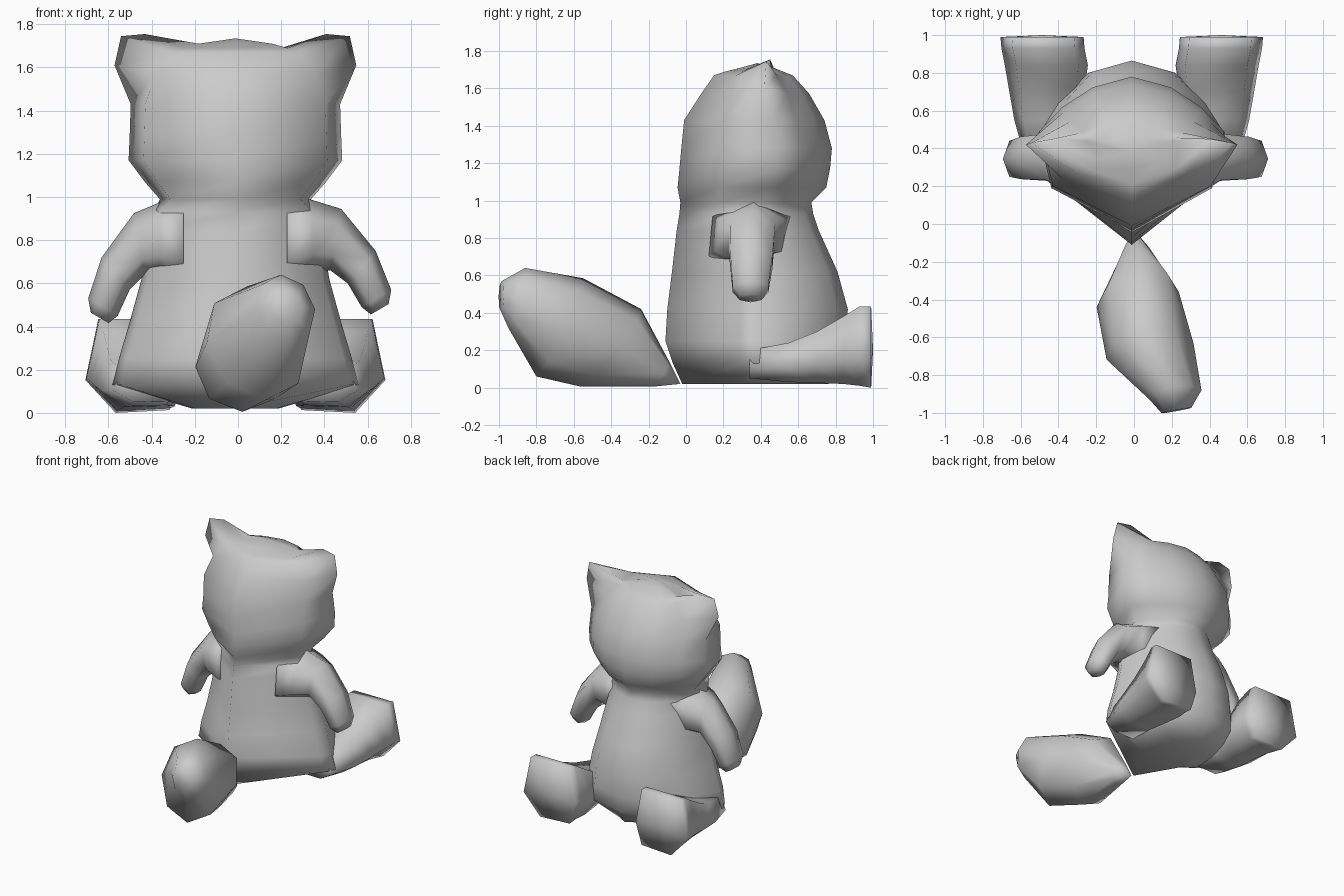
import bpy
import bmesh
from math import cos, sin, pi
from mathutils import Vector

cube = bpy.data.objects.get("Cube")
if cube:
    bpy.data.objects.remove(cube, do_unlink=True)

fur = bpy.data.materials.new("plain_grey")
fur.use_nodes = True
fur.diffuse_color = (0.6, 0.6, 0.6, 1)
fur.node_tree.nodes["Principled BSDF"].inputs["Base Color"].default_value = (0.6, 0.6, 0.6, 1)

MID = -0.012  # centre line of the body


def loft(name, rings, start=None, end=None):
    """Skin a list of rings; close each end with a point or a flat cap."""
    bm = bmesh.new()
    loops = [[bm.verts.new(p) for p in ring] for ring in rings]
    n = len(loops[0])
    for a, b in zip(loops, loops[1:]):
        for i in range(n):
            j = (i + 1) % n
            bm.faces.new((a[i], a[j], b[j], b[i]))
    for loop, tip in ((loops[0], start), (loops[-1], end)):
        if tip is None:
            bm.faces.new(loop)
        else:
            v = bm.verts.new(tip)
            for i in range(n):
                bm.faces.new((loop[i], loop[(i + 1) % n], v))
    bmesh.ops.recalc_face_normals(bm, faces=bm.faces)
    for face in bm.faces:
        face.smooth = True
    mesh = bpy.data.meshes.new(name)
    bm.to_mesh(mesh)
    bm.free()
    mesh.materials.append(fur)
    obj = bpy.data.objects.new(name, mesh)
    bpy.context.collection.objects.link(obj)


def oval(top, bottom, half_width, axis, n):
    """Ring spanning two opposite points, with a given half width along axis."""
    top, bottom, axis = Vector(top), Vector(bottom), Vector(axis)
    mid, up = (top + bottom) / 2, (top - bottom) / 2
    return [mid + up * cos(2 * pi * i / n) + axis * half_width * sin(2 * pi * i / n)
            for i in range(n)]


# Torso and head: ridged back, rounded front, ears drawn out of the top rings
torso_half = [(0.93, 0.41), (1.0, 0.5), (0.73, 0.77), (0.42, 0.94)]
head_half = [(0.86, 0.28), (1.0, 0.64), (0.75, 0.8), (0.42, 0.93)]


def trunk_ring(half, z, w, back, front, ear=None):
    pts = [(x * w, back + f * (front - back), z) for x, f in half]
    if ear:
        pts[1] = ear
    right = [(MID + x, y, h) for x, y, h in pts]
    left = [(MID - x, y, h) for x, y, h in reversed(pts)]
    return [(MID, back, z)] + right + [(MID, front, z)] + left


torso = [(0.02, 0.2, -0.02, 0.76), (0.13, 0.57, -0.07, 0.84), (0.25, 0.54, -0.11, 0.86),
         (0.42, 0.49, -0.1, 0.865), (0.62, 0.435, -0.075, 0.81), (0.84, 0.40, -0.05, 0.71),
         (0.93, 0.38, -0.035, 0.68)]
head = [(0.99, 0.35, -0.03, 0.67), (1.07, 0.42, -0.045, 0.75), (1.17, 0.495, -0.035, 0.77),
        (1.28, 0.49, -0.025, 0.78), (1.43, 0.485, -0.01, 0.74),
        (1.57, 0.43, 0.08, 0.66, (0.56, 0.42, 1.61)),
        (1.67, 0.34, 0.15, 0.57, (0.53, 0.43, 1.745)),
        (1.69, 0.28, 0.21, 0.52, (0.42, 0.45, 1.755)),
        (1.71, 0.2, 0.29, 0.47, (0.24, 0.44, 1.69))]
loft("body_and_head", [trunk_ring(torso_half, *r) for r in torso]
     + [trunk_ring(head_half, *r) for r in head], end=(MID, 0.38, 1.735))

# Arms: broad shoulders drooping outwards to blunt paws
arm = [((0.24, 0.36, 1.02), (0.24, 0.32, 0.6), 0.24), ((0.36, 0.36, 0.985), (0.36, 0.32, 0.65), 0.2),
       ((0.49, 0.36, 0.945), (0.44, 0.345, 0.66), 0.14),
       ((0.65, 0.35, 0.75), (0.52, 0.35, 0.6), 0.13), ((0.722, 0.345, 0.57), (0.585, 0.345, 0.49), 0.11)]
for side, label, drop in ((1, "left", 0), (-1, "right", 0.04)):
    rings = []
    for i, (top, low, w) in enumerate(arm):
        slip = drop * i / 4
        a, b = [(MID + side * (p[0] - slip), p[1], p[2] - slip) for p in (top, low)]
        rings.append(oval(a, b, w, (0, 1, 0), 6))
    centre = sum(rings[-1], Vector()) / 6
    shift = Vector((side * 0.015, 0, -0.05))
    rings.append([centre + shift + (p - centre) * 0.6 for p in rings[-1]])
    loft(label + "_arm", rings)

# Legs: shins growing out of the hips, ending in upright feet
sole = [(-0.17, 1.0), (0.16, 1.0), (0.22, 0.35), (0.08, 0.0), (-0.17, 0.03), (-0.22, 0.4)]
leg = [(0.34, 0.42, 0.65, 0.2, 0.05), (0.55, 0.45, 0.78, 0.24, 0.03), (0.7, 0.45, 0.9, 0.3, 0.025),
       (0.84, 0.452, 1.0, 0.38, 0.02), (0.93, 0.47, 1.0, 0.435, 0.01), (0.99, 0.475, 1.0, 0.435, 0.0)]
for side, label in ((1, "left"), (-1, "right")):
    rings = [[(MID + side * (cx + x * s), y, low + z * (top - low)) for x, z in sole]
             for y, cx, s, top, low in leg]
    loft(label + "_leg", rings, end=(MID + side * 0.475, 1.0, 0.2))

# Tail: fat brush rising backwards and to one side
tail = [((0.0, -0.09, 0.14), (0.02, -0.18, 0.005), 0.07),
        ((0.02, -0.24, 0.42), (0.02, -0.56, 0.005), 0.222),
        ((0.04, -0.55, 0.585), (0.13, -0.8, 0.06), 0.235),
        ((0.2, -0.86, 0.64), (0.24, -0.95, 0.32), 0.14),
        ((0.22, -0.985, 0.57), (0.23, -0.99, 0.41), 0.08)]
loft("tail", [oval(a, b, w, (0.98, 0.18, 0), 8) for a, b, w in tail], start=(0, -0.03, 0.02))
